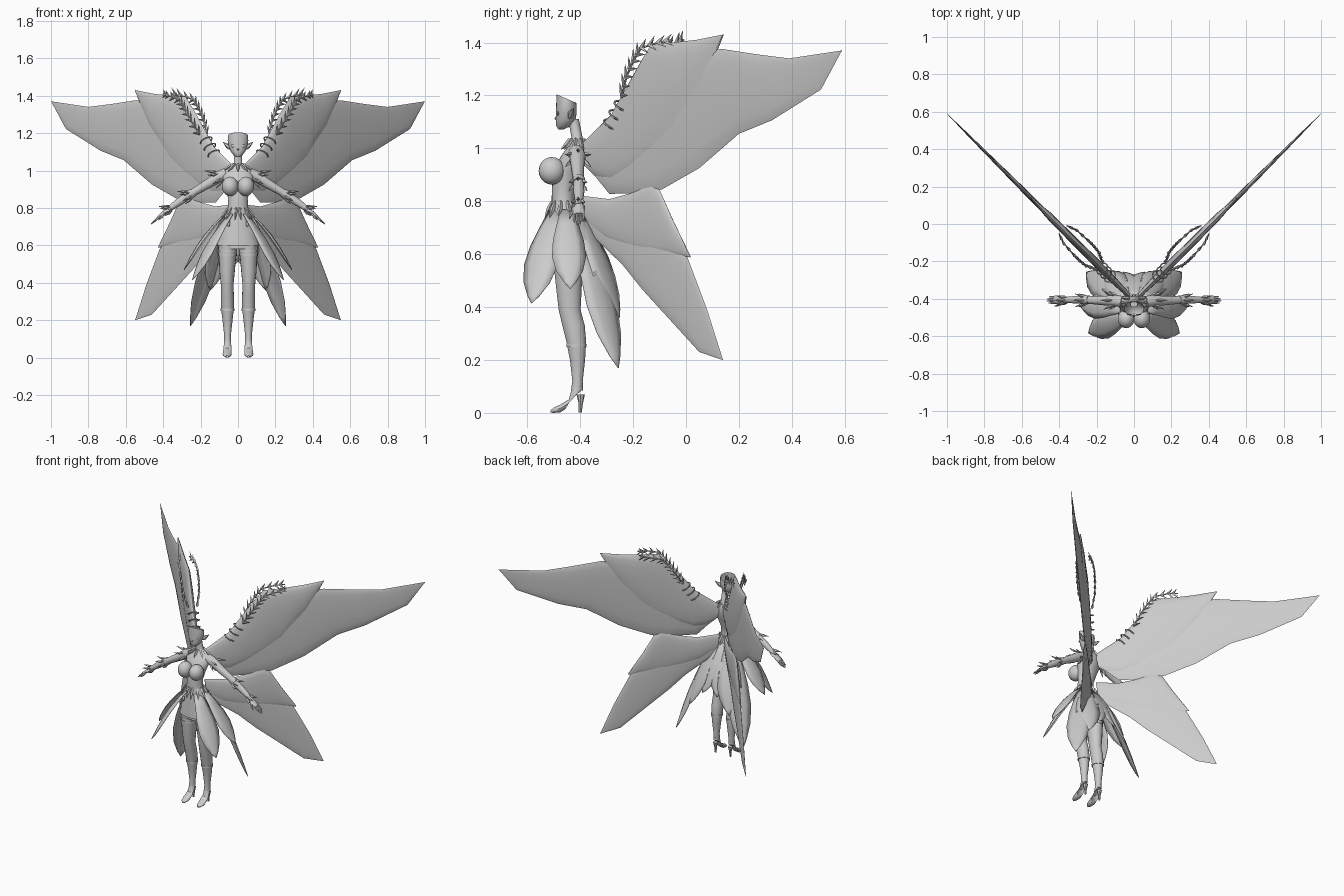
import bpy, bmesh, math
from mathutils import Vector as V

grey = bpy.data.materials.new("light_grey")
grey.diffuse_color = (0.6, 0.6, 0.6, 1)


def finish(name, bm, mirror=False, solid=0, angle=40):
    bmesh.ops.recalc_face_normals(bm, faces=bm.faces)
    me = bpy.data.meshes.new(name)
    bm.to_mesh(me)
    bm.free()
    ob = bpy.data.objects.new(name, me)
    bpy.context.collection.objects.link(ob)
    me.materials.append(grey)
    bpy.ops.object.select_all(action='DESELECT')
    bpy.context.view_layer.objects.active = ob
    ob.select_set(True)
    bpy.ops.object.shade_smooth_by_angle(angle=math.radians(angle))
    if solid:
        ob.modifiers.new("Thickness", 'SOLIDIFY').thickness = solid
    if mirror:
        ob.modifiers.new("Mirror", 'MIRROR').use_mirror_merge = False
    return ob


def loft(bm, sections, n=16, cap_end=True):
    """Skin elliptical sections given as (centre, u axis, v axis)."""
    rings = []
    for c, u, v in sections:
        rings.append([bm.verts.new(V(c) + V(u) * math.cos(a) + V(v) * math.sin(a))
                      for a in (2 * math.pi * i / n for i in range(n))])
    for r, s in zip(rings, rings[1:]):
        for i in range(n):
            j = (i + 1) % n
            bm.faces.new((r[i], r[j], s[j], s[i]))
    bm.faces.new(rings[0])
    if cap_end:
        bm.faces.new(rings[-1])


def level(rows):
    """Horizontal sections from (x, y, z, rx, ry)."""
    return [((x, y, z), (rx, 0, 0), (0, ry, 0)) for x, y, z, rx, ry in rows]


def limb(bm, pts, n=10):
    """Tube through (x, y, z, radius) points, square to the path."""
    out = []
    for i, p in enumerate(pts):
        d = (V(pts[min(i + 1, len(pts) - 1)][:3]) - V(pts[max(i - 1, 0)][:3])).normalized()
        u = d.cross(V((0, 1, 0)) if abs(d.y) < 0.9 else V((1, 0, 0))).normalized()
        out.append((p[:3], u * p[3], d.cross(u) * p[3]))
    loft(bm, out, n)


def ball(bm, c, r):
    res = bmesh.ops.create_uvsphere(bm, u_segments=18, v_segments=12, radius=1)
    for v in res['verts']:
        v.co = V((c[0] + v.co.x * r[0], c[1] + v.co.y * r[1], c[2] + v.co.z * r[2]))


def wing(name, rows):
    """Lens-section wing blade on the diagonal plane; rows: lead x,z, trail x,z, half thickness."""
    secs = []
    for lx, lz, tx, tz, t in rows:
        a, b = V((lx, lx - 0.41, lz)), V((tx, tx - 0.41, tz))
        secs.append(((a + b) / 2, (a - b) / 2, V((t, -t, 0)) * 0.707))
    bm = bmesh.new()
    loft(bm, secs, 16)
    finish(name, bm, True, angle=60)


def petal(bm, base, tip, width, bulge=0.02):
    """Pointed curved leaf from base to tip."""
    b, t = V(base), V(tip)
    d = (t - b).normalized()
    side = d.cross(V((0, 0, 1))).normalized()
    out = side.cross(d)
    centre = V((0, -0.44, 0))
    if out.dot((b + t) / 2 - centre - V((0, 0, (b.z + t.z) / 2))) < 0:
        out = -out
    rows = []
    for k, w in ((0, .4), (.2, .65), (.4, .9), (.6, 1), (.78, .78), (.92, .36), (1, .02)):
        p = b.lerp(t, k) + out * bulge * math.sin(math.pi * k)
        rows.append([bm.verts.new(p + side * width * w * s - out * 0.25 * width * w * s * s)
                     for s in (-1, -.5, 0, .5, 1)])
    for r, q in zip(rows, rows[1:]):
        for i in range(4):
            bm.faces.new((r[i], r[i + 1], q[i + 1], q[i]))


# Wings: a broad outer blade with a thicker inner blade on it
wing("upper_wing_outer", [
    (.06, 1.0, .07, .89, .008), (.2, 1.15, .12, .828, .012), (.25, 1.25, .25, .83, .013),
    (.3, 1.33, .32, .845, .013), (.4, 1.37, .46, .925, .013), (.55, 1.375, .61, 1.055, .013),
    (.68, 1.355, .735, 1.106, .01), (.8, 1.34, .92, 1.222, .006), (1, 1.37, .995, 1.362, .001)])
wing("upper_wing_inner", [
    (.02, 1.02, .03, .93, .012), (.13, 1.13, .07, .89, .018), (.19, 1.24, .13, .87, .021),
    (.24, 1.33, .2, .9, .022), (.28, 1.395, .28, .955, .021), (.36, 1.4, .36, 1.034, .02),
    (.45, 1.41, .47, 1.223, .018), (.55, 1.43, .549, 1.425, .004)])
wing("lower_wing_outer", [
    (.03, .8, .04, .685, .006), (.2, .75, .17, .56, .008), (.32, .68, .245, .466, .008),
    (.415, .59, .34, .362, .007), (.49, .39, .46, .23, .005), (.55, .2, .543, .202, .001)])
wing("lower_wing_inner", [
    (.02, .82, .03, .72, .008), (.12, .808, .11, .655, .013), (.2, .83, .19, .62, .014),
    (.25, .857, .25, .605, .014), (.28, .864, .28, .6, .013), (.31, .845, .33, .595, .012),
    (.36, .73, .38, .593, .009), (.427, .592, .426, .588, .002)])

# Thorny vines on both faces of each upper wing's leading edge
bm = bmesh.new()
for side in (-1, 1):
    off = V((.035, -.035, 0)) * side
    path = [V((x, x - .41, z)) + off * f for x, z, f in
            ((.19, 1.2, .6), (.22, 1.27, 1), (.25, 1.33, 1.1), (.28, 1.38, 1.1), (.34, 1.4, 1), (.38, 1.41, .6))]
    limb(bm, [(*p, .004) for p in path], 5)
    for i, (p, q) in enumerate(zip(path, path[1:])):
        for k in (0, .5):
            m = p.lerp(q, k)
            d = (q - p).normalized()
            up = V((-d.z * .5, -d.z * .5, .6 * d.x + .3))
            for f in (-1, 1):
                e = m + d * .03 + up * .04 * f
                limb(bm, [(*(m - d * .012), .002), (*m, .009), (*e, .0005)], 4)
finish("wing_thorns", bm, True)

# Rings round the wing roots
bm = bmesh.new()
for x, z in ((.13, 1.09), (.15, 1.125), (.17, 1.16)):
    pts = []
    for i in range(13):
        a = math.pi * 2 * i / 12
        s, h = .034 * math.cos(a), .028 * math.sin(a)
        pts.append((x + s * .7 + h * .7, x - .41 - s * .7 + h * .7, z - h * .7, .004))
    limb(bm, pts, 5)
finish("wing_rings", bm, True)

# Torso, neck and bust
bm = bmesh.new()
loft(bm, level([(0, -.45, .58, .095, .055), (0, -.45, .68, .092, .06), (0, -.455, .74, .07, .05),
                (0, -.465, .79, .054, .043), (0, -.462, .85, .052, .045), (0, -.445, .92, .068, .055),
                (0, -.425, .97, .085, .048), (0, -.415, 1.0, .075, .036), (0, -.41, 1.02, .04, .028),
                (0, -.412, 1.04, .022, .021), (0, -.425, 1.11, .02, .02)]), 24)
finish("torso", bm)
bm = bmesh.new()
ball(bm, (.042, -.507, .915), (.045, .05, .052))
finish("bust", bm, True)

# Head with slanted open crown, ears and face details
bm = bmesh.new()
loft(bm, level([(0, -.472, 1.072, .008, .01), (0, -.465, 1.082, .024, .025), (0, -.455, 1.105, .041, .037),
                (0, -.452, 1.135, .051, .039), (0, -.452, 1.16, .055, .039)])
     + [((0, -.452, 1.188), (.053, 0, 0), (0, .037, -.016))], 24, False)
limb(bm, [(0, -.488, 1.125, .002), (0, -.493, 1.112, .006), (0, -.488, 1.107, .002)], 6)
finish("head", bm)
bm = bmesh.new()
limb(bm, [(.04, -.44, 1.115, .006), (.054, -.435, 1.13, .013), (.08, -.425, 1.152, .001)], 6)
finish("ear", bm, True)
bm = bmesh.new()
ball(bm, (.025, -.484, 1.132), (.014, .004, .008))
finish("eye", bm, True)

# Arms, hands and arm leaves
bm = bmesh.new()
limb(bm, [(.06, -.415, .985, .03), (.1, -.41, .968, .031), (.15, -.41, .935, .026), (.21, -.408, .9, .022),
          (.265, -.405, .866, .02), (.31, -.405, .836, .021), (.375, -.405, .79, .014), (.385, -.405, .783, .014)], 14)
finish("arm", bm, True)
bm = bmesh.new()
d, w = V((.04, 0, -.034)), V((0, .022, 0))
loft(bm, [((.375, -.405, .79), (.008, 0, .01), w * .65), ((.4, -.405, .769), (.007, 0, .009), w),
          ((.425, -.405, .749), (.005, 0, .007), w)], 12)
for y, f in ((-.422, .85), (-.411, 1.1), (-.4, 1.05), (-.389, .8)):
    e = V((.422, y, .75)) + d * f
    limb(bm, [(.418, y, .755, .006), (*(V((.42, y, .752)).lerp(e, .6)), .0055), (*e, .002)], 6)
limb(bm, [(.39, -.42, .775, .007), (.41, -.436, .75, .006), (.425, -.44, .735, .002)], 6)
finish("hand", bm, True)
bm = bmesh.new()
for x, z, r in ((.1, .97, .034), (.255, .873, .024), (.36, .8, .018)):
    for a in range(0, 360, 60):
        c, s = math.cos(math.radians(a)), math.sin(math.radians(a))
        o = V((.55 * c, s, .83 * c)) * r
        p = V((x, -.408, z)) + o * .9
        limb(bm, [(*p, .003), (*(p + o * .25 + V((.02, 0, -.01))), .008),
                  (*(p + o * .8 + V((.05, 0, -.018))), .0005)], 4)
limb(bm, [(.24, -.405, .882, .024), (.262, -.405, .868, .024)], 14)
finish("arm_leaves", bm, True)

# Collar leaves
bm = bmesh.new()
for a in range(0, 360, 40):
    c, s = math.cos(math.radians(a - 90)), math.sin(math.radians(a - 90))
    limb(bm, [(.026 * c, -.412 + .026 * s, 1.035, .007), (.06 * c, -.415 + .04 * s, 1.012, .008),
              (.085 * c, -.418 + .055 * s, .995, .001)], 4)
finish("collar", bm)

# Legs, garters and heeled boots
bm = bmesh.new()
loft(bm, level([(.053, -.447, .64, .05, .06), (.056, -.445, .55, .047, .055), (.058, -.442, .46, .041, .048),
                (.058, -.44, .39, .034, .042), (.057, -.425, .33, .035, .043), (.056, -.415, .27, .035, .038),
                (.056, -.41, .2, .027, .029), (.056, -.41, .12, .018, .02), (.056, -.412, .085, .019, .023)]), 18)
finish("leg", bm, True)
bm = bmesh.new()
for z, y, rx, ry in ((.55, -.445, .05, .058), (.57, -.445, .051, .059), (.255, -.414, .037, .039)):
    loft(bm, level([(.056, y, z - .006, rx, ry), (.056, y, z + .006, rx, ry)]), 18)
finish("garter", bm, True)
bm = bmesh.new()
loft(bm, [((.056, -.41, .1), (.019, 0, 0), (0, .022, .008)), ((.056, -.42, .065), (.02, 0, 0), (0, .025, .02)),
          ((.057, -.445, .035), (.023, 0, 0), (0, .012, .022)), ((.058, -.475, .017), (.024, 0, 0), (0, .002, .016)),
          ((.058, -.5, .01), (.018, 0, 0), (0, 0, .01)), ((.057, -.512, .006), (.006, 0, 0), (0, 0, .005))], 14)
limb(bm, [(.056, -.398, .07, .016), (.056, -.398, .035, .008), (.056, -.4, .001, .006)], 8)
finish("boot", bm, True)

# Short underskirt
bm = bmesh.new()
loft(bm, level([(0, -.462, .8, .056, .046), (0, -.458, .76, .07, .053), (0, -.455, .68, .093, .062),
                (0, -.455, .6, .112, .067)]), 28)
finish("underskirt", bm)

# Skirt petals: front, side and long back ones
bm = bmesh.new()
for base, tip, width in (((.045, -.495, .77), (.245, -.584, .415), .07),
                         ((.075, -.45, .77), (.29, -.437, .47), .065),
                         ((.07, -.41, .76), (.255, -.255, .17), .075),
                         ((.05, -.4, .76), (.15, -.25, .36), .075),
                         ((.02, -.4, .76), (.055, -.255, .46), .075)):
    petal(bm, base, tip, width)
finish("skirt_petals", bm, True, .003, 60)

# Waist leaves and hanging front drops
bm = bmesh.new()
for a in range(-80, 100, 32):
    c, s = math.cos(math.radians(a)), math.sin(math.radians(a))
    limb(bm, [(.055 * c, -.46 + .046 * s, .8, .006), (.075 * c, -.46 + .06 * s, .77, .009),
              (.095 * c, -.46 + .075 * s, .735, .001)], 4)
ball(bm, (.05, -.515, .72), (.008, .006, .02))
finish("waist_leaves", bm, True)
